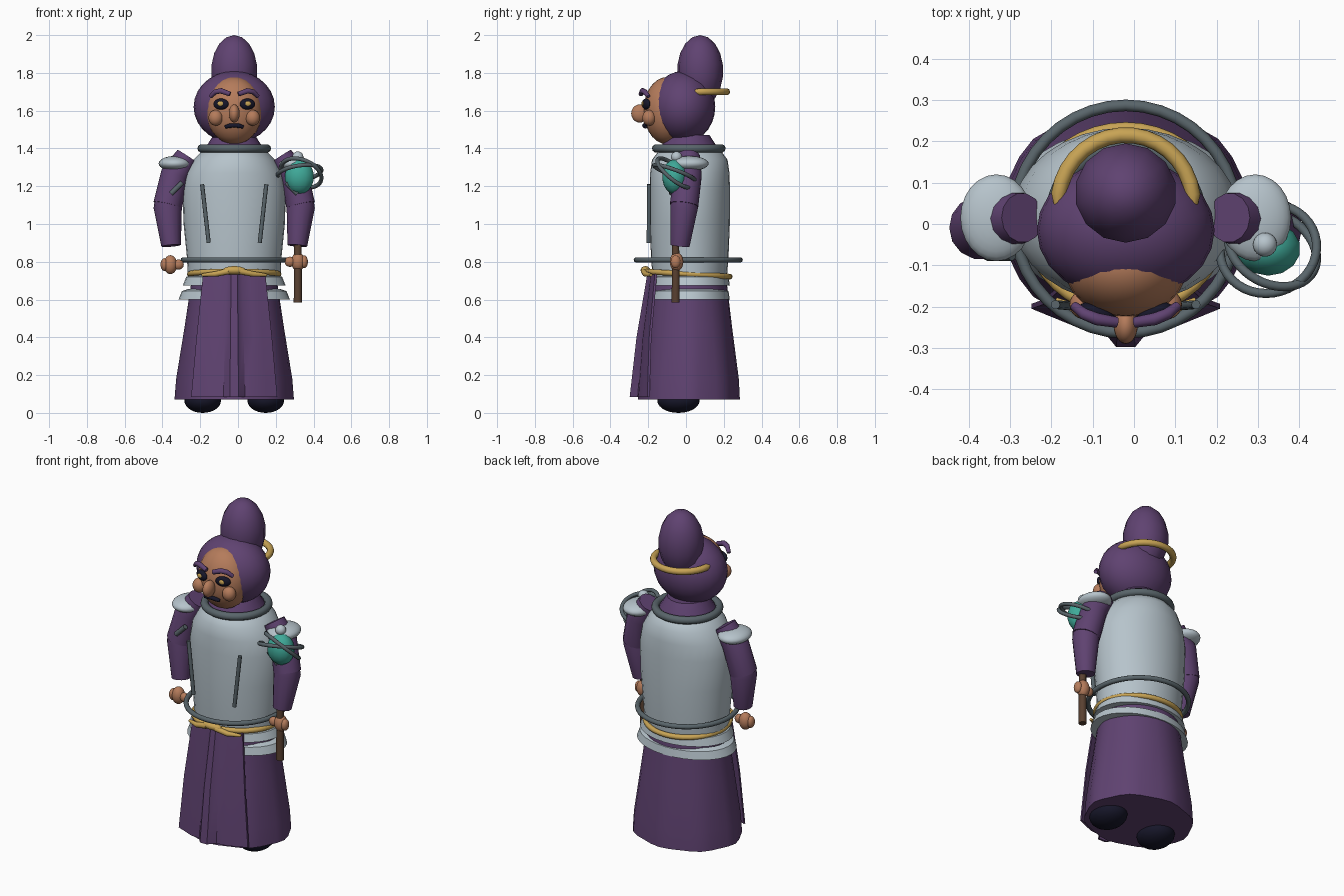
import bpy, bmesh, math
from mathutils import Vector, Matrix, Euler

if "Cube" in bpy.data.objects:
    bpy.data.objects.remove(bpy.data.objects["Cube"])

CX = -0.02  # body mid line


def material(name, rgb):
    m = bpy.data.materials.new(name)
    m.diffuse_color = (*rgb, 1)
    m.use_nodes = True
    m.node_tree.nodes["Principled BSDF"].inputs["Base Color"].default_value = m.diffuse_color
    return m


PURPLE = material("purple cloth", (0.115, 0.055, 0.165))
SKIN = material("skin", (0.46, 0.20, 0.105))
LIGHT = material("pale metal", (0.47, 0.55, 0.60))
DARK = material("dark metal", (0.10, 0.13, 0.145))
GOLD = material("gold", (0.58, 0.37, 0.09))
TEAL = material("teal gem", (0.05, 0.40, 0.32))
NAVY = material("near black", (0.008, 0.008, 0.022))
BROWN = material("wood", (0.10, 0.052, 0.03))


def finish(name, bm, mat, angle=50):
    bmesh.ops.recalc_face_normals(bm, faces=bm.faces)
    me = bpy.data.meshes.new(name)
    bm.to_mesh(me)
    bm.free()
    ob = bpy.data.objects.new(name, me)
    bpy.context.collection.objects.link(ob)
    me.materials.append(mat)
    bpy.ops.object.select_all(action='DESELECT')
    ob.select_set(True)
    bpy.context.view_layer.objects.active = ob
    bpy.ops.object.shade_smooth_by_angle(angle=math.radians(angle))
    return ob


def ball(name, loc, radii, mat, rot=(0, 0, 0), seg=24, rings=14):
    bm = bmesh.new()
    bmesh.ops.create_uvsphere(bm, u_segments=seg, v_segments=rings, radius=1)
    bm.transform(Matrix.LocRotScale(Vector(loc), Euler(rot), Vector(radii)))
    return finish(name, bm, mat)


def loft(name, rings, mat, closed_ends=True, loop=False, angle=50):
    """Bridge a list of equal-length closed point rings."""
    bm = bmesh.new()
    vs = [[bm.verts.new(p) for p in r] for r in rings]
    n = len(vs[0])
    for k in range(len(vs) if loop else len(vs) - 1):
        a, b = vs[k], vs[(k + 1) % len(vs)]
        for i in range(n):
            j = (i + 1) % n
            bm.faces.new((a[i], a[j], b[j], b[i]))
    if closed_ends and not loop:
        bm.faces.new(vs[0])
        bm.faces.new(vs[-1])
    return finish(name, bm, mat, angle)


def oval(cx, cy, z, rx, ry, n=32, wave=0.0):
    pts = []
    for i in range(n):
        a = 2 * math.pi * i / n
        k = 1 + wave * math.cos(8 * a)
        pts.append((cx + rx * k * math.cos(a), cy + ry * k * math.sin(a), z))
    return pts


def tube(name, path, radii, mat, n=10, loop=False):
    """Round tube along a path, radii a number or one per point."""
    path = [Vector(p) for p in path]
    m = len(path)
    if not isinstance(radii, (list, tuple)):
        radii = [radii] * m
    rings = []
    for i, p in enumerate(path):
        if loop:
            t = path[(i + 1) % m] - path[i - 1]
        else:
            t = path[min(i + 1, m - 1)] - path[max(i - 1, 0)]
        t.normalize()
        up = Vector((0, 1, 0)) if abs(t.z) > 0.8 else Vector((0, 0, 1))
        u = t.cross(up).normalized()
        v = u.cross(t)
        rings.append([p + radii[i] * (math.cos(2 * math.pi * k / n) * u + math.sin(2 * math.pi * k / n) * v)
                      for k in range(n)])
    return loft(name, rings, mat, loop=loop)


def hoop(name, loc, rx, ry, r, mat, rot=(0, 0, 0), n=40):
    mtx = Matrix.LocRotScale(Vector(loc), Euler(rot), None)
    tube(name, [mtx @ Vector(p) for p in oval(0, 0, 0, rx, ry, n)], r, mat, loop=True)


# Skirt and pleated front panel
loft("skirt", [oval(CX, 0.015, z, rx, ry, 32, w) for z, rx, ry, w in
               [(0.07, 0.31, 0.265, 0.02), (0.18, 0.302, 0.26, 0.018), (0.45, 0.262, 0.228, 0.006),
                (0.74, 0.22, 0.195, 0)]], PURPLE)
shape = [(-1, 0), (-0.75, 0.25), (-0.5, 0.50), (-0.25, 0.55), (-0.1, 1), (0.1, 1),
         (0.25, 0.55), (0.5, 0.50), (0.75, 0.25), (1, 0)]
panel = []
for z, w, edge, mid in [(0.085, 0.228, -0.205, -0.298), (0.4, 0.2, -0.195, -0.262), (0.735, 0.165, -0.165, -0.205)]:
    front = [(CX + w * u, edge + (mid - edge) * d, z) for u, d in shape]
    panel.append(front + [(x, y + 0.012, zz) for x, y, zz in reversed(front)])
loft("front_panel", panel, PURPLE, angle=40)

# Chest armour and flared waist plates
loft("chest_armour", [oval(CX, 0.02, z, rx, ry) for z, rx, ry in
                      [(0.70, 0.245, 0.195), (0.82, 0.25, 0.205), (1.0, 0.268, 0.212), (1.18, 0.274, 0.213),
                       (1.27, 0.255, 0.21), (1.34, 0.215, 0.20), (1.38, 0.175, 0.17), (1.40, 0.14, 0.14)]], LIGHT)
for i, (z, r) in enumerate([(0.675, 0.272), (0.60, 0.295)]):
    loft(f"waist_plate_{i}", [oval(CX, 0.02, z, r, 0.212), oval(CX, 0.02, z + 0.045, r - 0.018, 0.205),
                              oval(CX, 0.02, z + 0.055, r - 0.05, 0.18), oval(CX, 0.02, z, r - 0.05, 0.18)],
         LIGHT, loop=True)
hoop("waist_hoop", (CX, 0.012, 0.81), 0.27, 0.275, 0.014, DARK)
hoop("collar_hoop", (CX, 0.015, 1.40), 0.173, 0.173, 0.022, DARK)
loft("neck", [oval(CX, 0.015, z, r, r, 20) for z, r in [(1.32, 0.19), (1.40, 0.155), (1.47, 0.11)]], PURPLE)

# Gold sash with a knot
hoop("sash", (CX, 0.01, 0.735), 0.235, 0.222, 0.015, GOLD, (-0.06, 0, 0))
ball("sash_knot", (CX, -0.215, 0.755), (0.062, 0.025, 0.022), GOLD)
for s in (-1, 1):
    tube("sash_end", [(CX + s * 0.03, -0.222, 0.75), (CX + s * 0.10, -0.215, 0.735), (CX + s * 0.17, -0.185, 0.73)],
         [0.017, 0.015, 0.008], GOLD)

# Head, hair, bun and half-ring hair ornament
ball("face", (CX, -0.10, 1.60), (0.15, 0.125, 0.178), SKIN)
ball("hair", (CX, -0.015, 1.62), (0.215, 0.17, 0.19), PURPLE)
ball("hair_bun", (CX, 0.075, 1.81), (0.125, 0.122, 0.19), PURPLE, seg=14, rings=9)
arc = [math.radians(a) for a in range(-4, 185, 11)]
tube("hair_ornament", [(CX + 0.163 * math.cos(a), 0.05 + 0.165 * math.sin(a), 1.70) for a in arc],
     [0.010] + [0.019] * (len(arc) - 2) + [0.010], GOLD)

# Facial features
ball("nose", (CX, -0.245, 1.585), (0.029, 0.045, 0.048), SKIN)
tube("mouth", [(CX + 0.048 * u, -0.213 - 0.008 * (1 - u * u), 1.522 - 0.008 * u * u)
               for u in (-1, -0.5, 0, 0.5, 1)], [0.009, 0.012, 0.011, 0.012, 0.009], NAVY)
for s in (-1, 1):
    ball("eye", (CX + s * 0.07, -0.212, 1.635), (0.043, 0.018, 0.029), NAVY, (0, 0, s * 0.35))
    ball("pupil", (CX + s * 0.072, -0.229, 1.637), (0.017, 0.007, 0.013), GOLD)
    ball("cheek", (CX + s * 0.098, -0.195, 1.562), (0.038, 0.036, 0.042), SKIN)
    tube("eyebrow", [(CX + s * x, y, z) for x, y, z in
                     [(0.022, -0.238, 1.688), (0.07, -0.23, 1.705), (0.10, -0.218, 1.70), (0.125, -0.198, 1.675)]],
         [0.013, 0.015, 0.014, 0.011], PURPLE)

# Arms, shoulder pads, hands, feet and chest rods
for s in (-1, 1):
    def m(x, y, z):
        return (CX + s * x, y, z)
    tube("upper_arm", [m(0.25, 0.015, 1.36), m(0.315, 0.01, 1.26), m(0.352, -0.01, 1.10)],
         [0.06, 0.075, 0.077], PURPLE, 14)
    tube("forearm", [m(0.352, -0.01, 1.13), m(0.352, -0.01, 1.09), m(0.334, -0.032, 0.885)],
         [0.068, 0.075, 0.052], PURPLE, 14)
    ball("shoulder_pad", m(0.313, 0.015, 1.32), (0.087, 0.105, 0.04), LIGHT)
    zh = 0.785 if s < 0 else 0.80
    ball("hand", m(0.338, -0.05, zh), (0.036, 0.036, 0.05), SKIN)
    ball("thumb", m(0.295, -0.055, zh), (0.028, 0.022, 0.027), SKIN)
    ball("fingers", m(0.37, -0.055, zh), (0.02, 0.026, 0.034), SKIN)
    ball("shoe", m(0.167, -0.04, 0.065), (0.097, 0.112, 0.065), NAVY)
    tube("chest_rod", [m(0.17, -0.195, 1.21), m(0.135, -0.198, 0.90)], 0.011, DARK)
    tube("armpit_strap", [m(0.275, -0.075, 1.22), m(0.335, -0.075, 1.16)], 0.014, DARK)

# Staff with gem, finial and crossing hoops
tube("staff", [(0.317, -0.055, 0.585), (0.317, -0.055, 0.90), (0.317, -0.055, 1.20)], [0.022, 0.02, 0.011], BROWN)
ball("staff_gem", (0.325, -0.06, 1.25), (0.079, 0.066, 0.092), TEAL, seg=14, rings=9)
ball("staff_finial", (0.317, -0.05, 1.355), (0.029, 0.029, 0.029), LIGHT)
hoop("gem_hoop_low", (0.325, -0.06, 1.27), 0.118, 0.115, 0.011, DARK, (-0.35, -0.15, 0))
hoop("gem_hoop_high", (0.335, -0.06, 1.27), 0.112, 0.115, 0.011, DARK, (-0.65, 0.4, 0))
